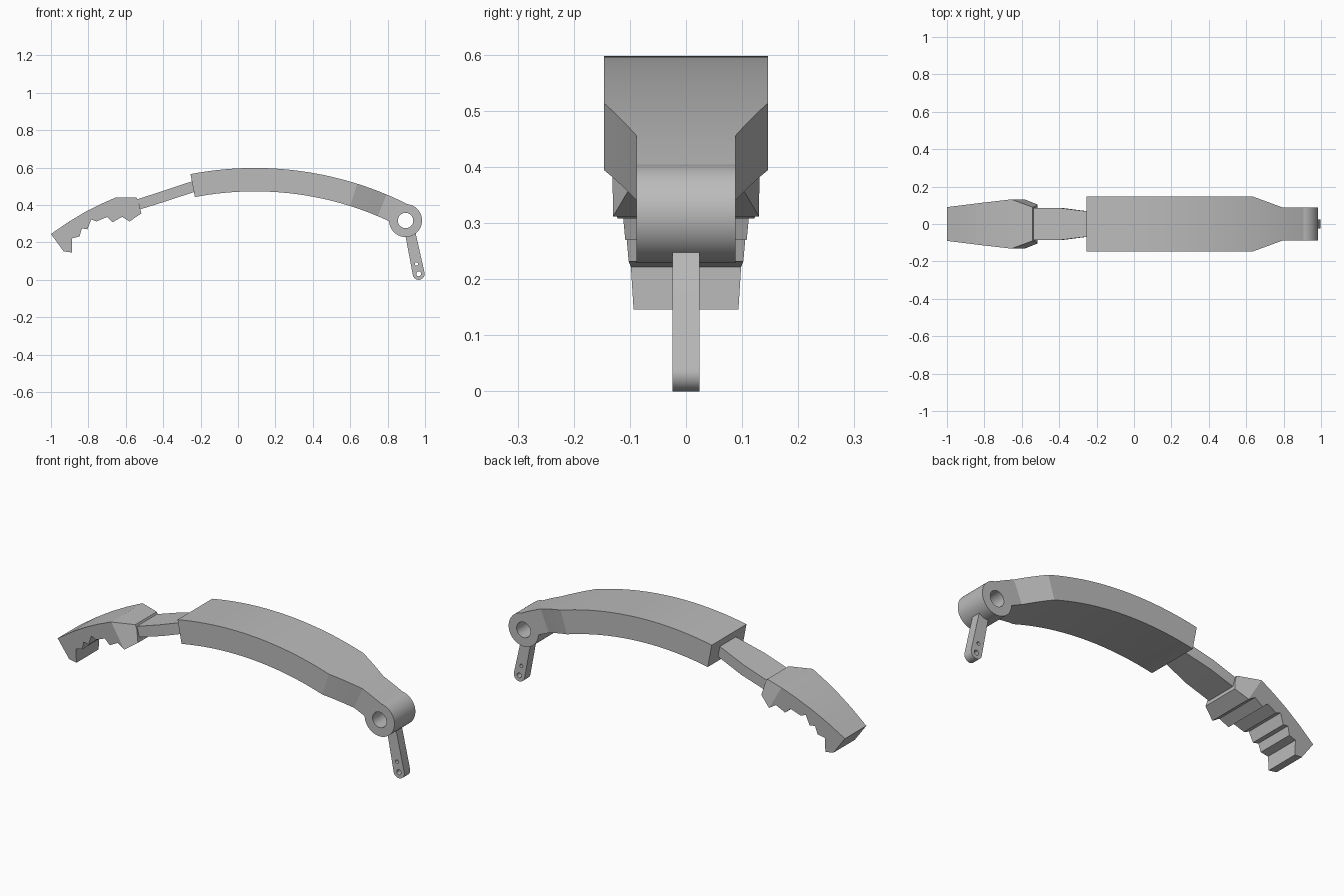
import bpy, bmesh, math
from mathutils import Vector

if "Cube" in bpy.data.objects:
    bpy.data.objects.remove(bpy.data.objects["Cube"], do_unlink=True)

grey = bpy.data.materials.new("plain_grey")
grey.use_nodes = True
COLOUR = (0.5, 0.5, 0.5, 1)
grey.diffuse_color = COLOUR
grey.node_tree.nodes["Principled BSDF"].inputs["Base Color"].default_value = COLOUR


def finish(name, bm):
    bmesh.ops.recalc_face_normals(bm, faces=bm.faces)
    mesh = bpy.data.meshes.new(name)
    bm.to_mesh(mesh)
    bm.free()
    mesh.materials.append(grey)
    ob = bpy.data.objects.new(name, mesh)
    bpy.context.collection.objects.link(ob)
    return ob


def loft(name, sections):
    """Rectangular sections: (top point, bottom point, half width)."""
    bm = bmesh.new()
    rings = []
    for (tx, tz), (bx, bz), w in sections:
        corners = [(tx, -w, tz), (tx, w, tz), (bx, w, bz), (bx, -w, bz)]
        rings.append([bm.verts.new(c) for c in corners])
    for a, b in zip(rings, rings[1:]):
        for i in range(4):
            j = (i + 1) % 4
            bm.faces.new((a[i], a[j], b[j], b[i]))
    bm.faces.new(rings[0])
    bm.faces.new(rings[-1])
    return finish(name, bm)


def prisms(name, outlines, width):
    """Side outlines in x, z given thickness by a width rule; shared edges merge."""
    bm = bmesh.new()
    for outline in outlines:
        front = [bm.verts.new((x, -width(x, z), z)) for x, z in outline]
        back = [bm.verts.new((x, width(x, z), z)) for x, z in outline]
        bm.faces.new(front)
        bm.faces.new(back)
        for i in range(len(outline)):
            j = (i + 1) % len(outline)
            bm.faces.new((front[i], front[j], back[j], back[i]))
    bmesh.ops.remove_doubles(bm, verts=bm.verts, dist=0.0001)
    inner = [f for f in bm.faces if all(len(e.link_faces) > 2 for e in f.edges
             if abs(e.verts[0].co.y - e.verts[1].co.y) < 0.05) and len(f.verts) == 4]
    seen = {}
    for f in inner:
        seen.setdefault(frozenset(f.verts), []).append(f)
    shared = [f for fs in seen.values() if len(fs) > 1 for f in fs]
    bmesh.ops.delete(bm, geom=shared, context='FACES_ONLY')
    return finish(name, bm)


def circle(cx, cz, r, n=64, start=0, sweep=2 * math.pi):
    return [(cx + r * math.cos(start + sweep * i / n),
             cz + r * math.sin(start + sweep * i / n)) for i in range(n)]


def boolean(ob, other, operation):
    mod = ob.modifiers.new(operation.lower(), 'BOOLEAN')
    mod.operation, mod.object, mod.solver = operation, other, 'EXACT'
    bpy.context.view_layer.objects.active = ob
    bpy.ops.object.modifier_apply(modifier=mod.name)
    bpy.data.objects.remove(other, do_unlink=True)


def drill(ob, x, z, r):
    cutter = prisms("drill_cutter", [circle(x, z, r)], lambda x, z: 0.3)
    cutter.hide_render = True
    boolean(ob, cutter, 'DIFFERENCE')


# Curved body: radial sections that narrow towards the hinge
AX, AZ, R_TOP, R_LOW = 0.09, -1.222, 1.82, 1.695
WIDE, NARROW = 0.146, 0.088


def arc_point(r, deg):
    a = math.radians(deg)
    return AX + r * math.sin(a), AZ + r * math.cos(a)


def body_section(deg, w):
    return arc_point(R_TOP, deg), arc_point(R_LOW, deg), w


START, TAPER, NECK, END = -10.9, 17.5, 22.8, 27.5
sections = [body_section(START + (TAPER - START) * i / 20, WIDE) for i in range(21)]
for i in range(1, 5):
    t = i / 4
    sections.append(body_section(TAPER + (NECK - TAPER) * t, WIDE + (NARROW - WIDE) * t))
sections += [body_section(NECK + (END - NECK) * i / 4, NARROW) for i in range(1, 5)]
body = loft("curved_body", sections)

# Hinge barrel with its bore
HUB = (0.896, 0.317)
barrel = prisms("hinge_barrel", [circle(*HUB, 0.088, 72)], lambda x, z: NARROW)
boolean(body, barrel, 'UNION')
drill(body, *HUB, 0.041)

# Link arm below the hinge, rounded at the tip
tip = Vector((0.966, 0.032))
up = (Vector((0.921, 0.25)) - tip).normalized()
side = Vector((up.y, -up.x))
root = tip + up * 0.222
angle = math.atan2(-side.y, -side.x)
outline = [tuple(root + side * 0.028), tuple(root - side * 0.028)]
outline += circle(tip.x, tip.y, 0.032, 24, angle, math.pi) + [tuple(tip + side * 0.032)]
link = prisms("link_arm", [outline], lambda x, z: 0.0245)
drill(link, tip.x, tip.y, 0.013)
drill(link, 0.954, 0.085, 0.009)

# Connecting rod between body and jaw
rod = loft("connecting_rod", [
    ((-0.56, 0.423), (-0.545, 0.37), 0.086),
    ((-0.40, 0.476), (-0.385, 0.42), 0.086),
    ((-0.22, 0.535), (-0.215, 0.476), 0.064)])


# Toothed jaw: widens from the nose to a ridge, then narrows to the rear
def jaw_width(x, z):
    u = (x + 1) * 0.807 + (z - 0.245) * 0.59
    if u < 0.397:
        return 0.09 + 0.042 * u / 0.397
    return 0.132 - 0.042 * (u - 0.397) / 0.088


ridge_top, ridge_low = (-0.655, 0.44), (-0.58, 0.312)
jaw_top = [(-1, 0.245), (-0.91, 0.307), (-0.82, 0.361), (-0.74, 0.402), ridge_top]
teeth = [ridge_low, (-0.62, 0.337), (-0.67, 0.308), (-0.70, 0.336), (-0.757, 0.312),
         (-0.785, 0.323), (-0.805, 0.27), (-0.835, 0.275), (-0.847, 0.232),
         (-0.887, 0.222), (-0.887, 0.146), (-0.932, 0.152)]
rear = [ridge_top, (-0.542, 0.44), (-0.531, 0.416), (-0.517, 0.355), ridge_low]
jaw = prisms("toothed_jaw", [jaw_top + teeth, rear], jaw_width)

for ob in (body, link, rod, jaw):
    bpy.ops.object.select_all(action='DESELECT')
    ob.select_set(True)
    bpy.context.view_layer.objects.active = ob
    bpy.ops.object.shade_smooth_by_angle(angle=math.radians(10))
